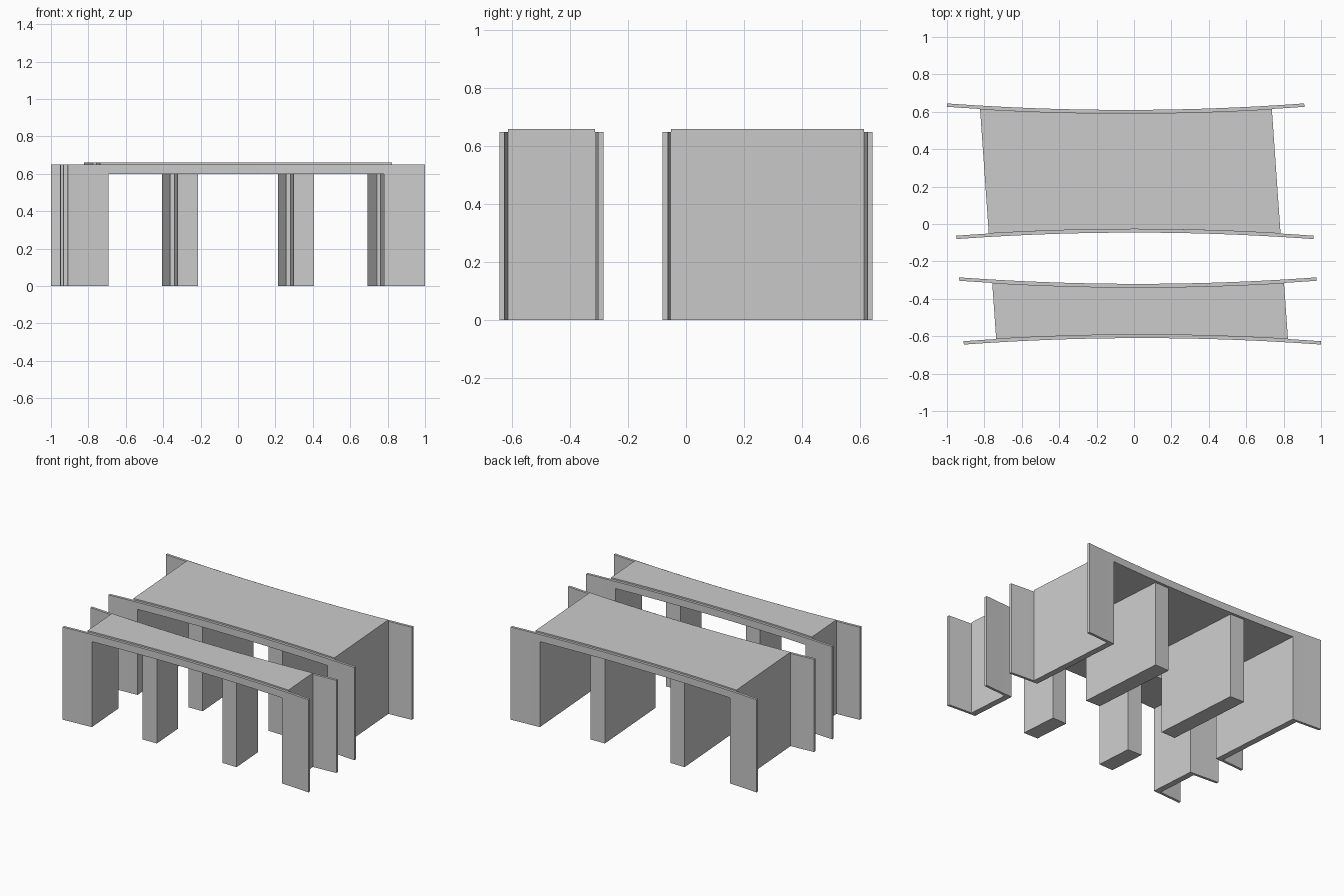
import bpy, bmesh

if "Cube" in bpy.data.objects:
    bpy.data.objects.remove(bpy.data.objects["Cube"])

SHEAR = -0.07      # sideways skew of the whole underpass along y
BOW = 0.038        # inward bow of the facades
THICK = 0.018
HALF = 0.955       # half length of a facade
OPEN = 0.7375      # half width of the opening
CORE = 0.78        # half width of the tunnel shell
PIERS = (0.255, 0.365)


def point(u, z, mid, bow):
    y = mid + bow * u * u
    return (u + SHEAR * y, y, z)


def subdivide(breaks, step=0.08):
    out = [breaks[0]]
    for a, b in zip(breaks, breaks[1:]):
        n = max(1, round((b - a) / step))
        out += [a + (b - a) * i / n for i in range(1, n + 1)]
    return out


def curved_solid(name, breaks, top, gaps, front, back):
    """Slab of cells between two bowed curves (mid y, bow); gaps are open below z 0.6."""
    us, zs = subdivide(breaks), [0, 0.6, top]
    cells = set()
    for i in range(len(us) - 1):
        mid = (us[i] + us[i + 1]) / 2
        cells.add((i, 1))
        if not any(a < mid < b for a, b in gaps):
            cells.add((i, 0))
    bm = bmesh.new()
    verts = {}

    def v(i, j, side):
        key = (i, j, side)
        if key not in verts:
            verts[key] = bm.verts.new(point(us[i], zs[j], *(front, back)[side]))
        return verts[key]

    for i, j in cells:
        ring = [(i, j), (i + 1, j), (i + 1, j + 1), (i, j + 1)]
        bm.faces.new([v(*p, 0) for p in ring])
        bm.faces.new([v(*p, 1) for p in reversed(ring)])
        # close each edge that borders an empty cell
        for k, n in enumerate([(i, j - 1), (i + 1, j), (i, j + 1), (i - 1, j)]):
            if n not in cells:
                p, q = ring[k], ring[(k + 1) % 4]
                bm.faces.new([v(*q, 0), v(*p, 0), v(*p, 1), v(*q, 1)])
    bmesh.ops.recalc_face_normals(bm, faces=bm.faces)
    mesh = bpy.data.meshes.new(name)
    bm.to_mesh(mesh)
    bm.free()
    bpy.context.collection.objects.link(bpy.data.objects.new(name, mesh))


def underpass(name, y_front, y_back):
    a, b = PIERS
    f_in, b_in = (y_front + THICK, -BOW), (y_back - THICK, BOW)
    facade = [-HALF, -OPEN, OPEN, HALF]
    # facades with one wide opening
    curved_solid(name + "_front_facade", facade, 0.65, [(-OPEN, OPEN)],
                 (y_front, -BOW), f_in)
    curved_solid(name + "_back_facade", facade, 0.65, [(-OPEN, OPEN)],
                 b_in, (y_back, BOW))
    # deck, side walls and two piers between the facades
    curved_solid(name + "_deck_and_piers",
                 [-CORE, -OPEN, -b, -a, a, b, OPEN, CORE], 0.66,
                 [(-OPEN, -b), (-a, a), (b, OPEN)], f_in, b_in)


underpass("narrow_underpass", -0.61, -0.32)
underpass("wide_underpass", -0.046, 0.61)
